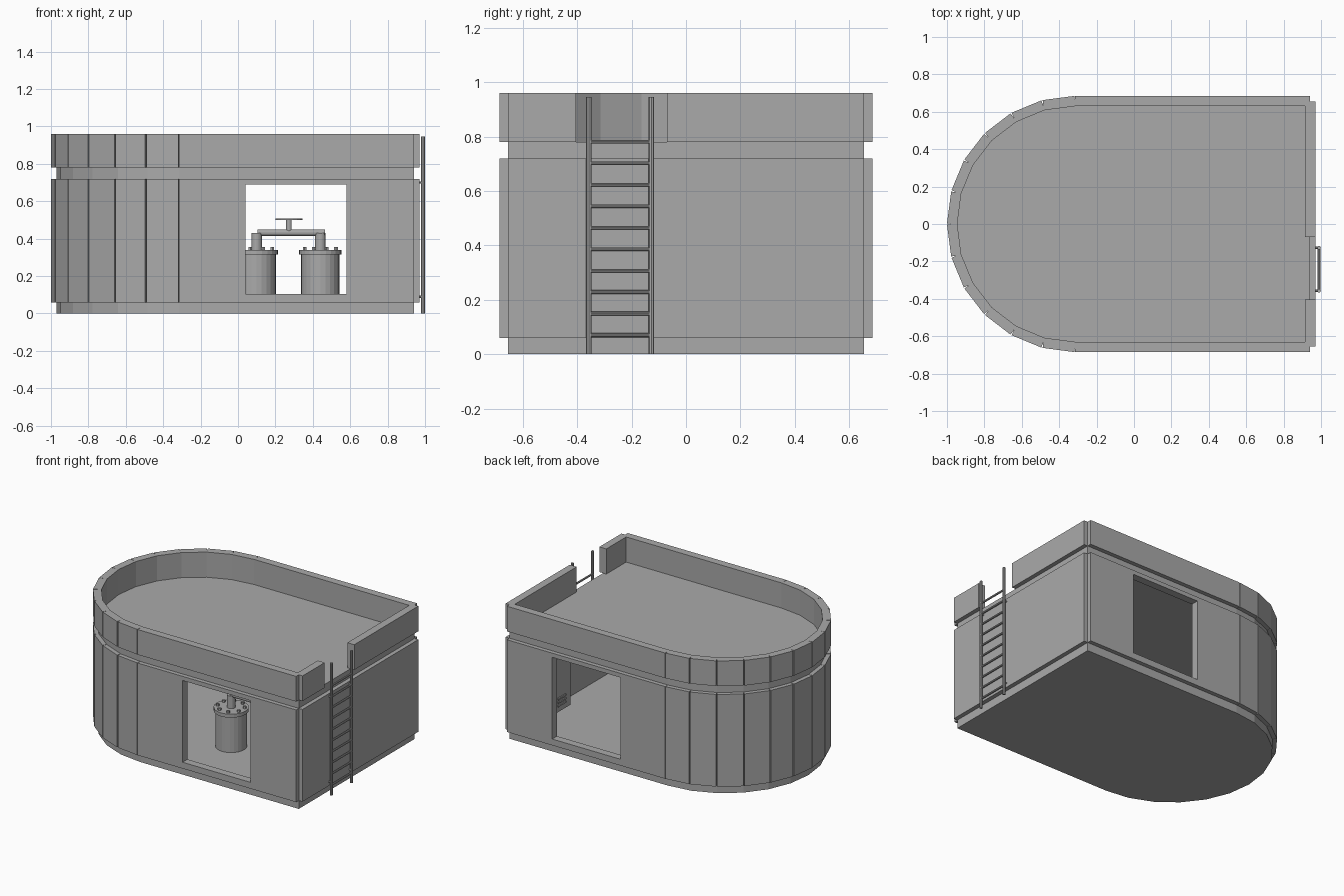
import bpy, bmesh
from math import sin, cos, pi, radians
from mathutils import Vector, Matrix

cube = bpy.data.objects.get("Cube")
if cube:
    bpy.data.objects.remove(cube)

grey = bpy.data.materials.new("concrete grey")
grey.use_nodes = True
grey.diffuse_color = (0.4, 0.4, 0.4, 1)
grey.node_tree.nodes["Principled BSDF"].inputs["Base Color"].default_value = (0.4, 0.4, 0.4, 1)

PANEL = 0.03      # how far wall panels stand out from the core
LINING = 0.025    # wall depth behind the core line


def finish(bm, name):
    bmesh.ops.recalc_face_normals(bm, faces=bm.faces)
    mesh = bpy.data.meshes.new(name)
    bm.to_mesh(mesh)
    bm.free()
    mesh.materials.append(grey)
    obj = bpy.data.objects.new(name, mesh)
    bpy.context.collection.objects.link(obj)
    return obj


def prism(name, outline, z0, z1):
    bm = bmesh.new()
    face = bm.faces.new([bm.verts.new((p.x, p.y, z0)) for p in outline])
    new = bmesh.ops.extrude_face_region(bm, geom=[face])["geom"]
    bmesh.ops.translate(bm, vec=(0, 0, z1 - z0),
                        verts=[v for v in new if isinstance(v, bmesh.types.BMVert)])
    return finish(bm, name)


def box(name, lo, hi):
    bm = bmesh.new()
    lo, hi = Vector(lo), Vector(hi)
    bmesh.ops.create_cube(bm, size=1, matrix=Matrix.Translation((lo + hi) / 2)
                          @ Matrix.Diagonal((*(hi - lo), 1)))
    return finish(bm, name)


def rod(name, start, end, radius, sides=12):
    start, end = Vector(start), Vector(end)
    axis = end - start
    turn = axis.to_track_quat("Z", "Y").to_matrix().to_4x4()
    bm = bmesh.new()
    bmesh.ops.create_cone(bm, cap_ends=True, segments=sides, radius1=radius, radius2=radius,
                          depth=axis.length, matrix=Matrix.Translation((start + end) / 2) @ turn)
    return finish(bm, name)


def cut(obj, cutters):
    for cutter in cutters:
        mod = obj.modifiers.new("cut", "BOOLEAN")
        mod.operation, mod.solver, mod.object = "DIFFERENCE", "EXACT", cutter
        bpy.context.view_layer.objects.active = obj
        bpy.ops.object.modifier_apply(modifier=mod.name)
        bpy.data.objects.remove(cutter)


def core(inset=0.0):
    """Plan with a square right end and a half-round left end."""
    r, right = 0.655 - inset, 0.94 - inset
    arc = [Vector((-0.315 + r * cos(radians(a)), r * sin(radians(a)))) for a in range(90, 271, 15)]
    return [Vector((right, -r)), Vector((right, r))] + arc


def panelled():
    """Core plan with every side pushed straight out, leaving open joints."""
    pts, out = core(), []
    for p, q in zip(pts, pts[1:] + pts[:1]):
        d = (q - p).normalized()
        push = Vector((d.y, -d.x)) * PANEL
        out += [p + push, q + push, q]
    return out


# Building shell
prism("base_slab", core(), 0, 0.06)
prism("roof_slab", core(), 0.72, 0.78)
walls = prism("main_walls", panelled(), 0.06, 0.72)
cut(walls, [prism("room_cutter", core(LINING), 0, 0.8),
            box("opening_cutter", (0.04, -1, 0.105), (0.58, 1, 0.69))])
parapet = prism("parapet", panelled(), 0.78, 0.96)
cut(parapet, [prism("terrace_cutter", core(LINING), 0.7, 1.1),
              box("gap_cutter", (0.8, -0.405, 0.7), (1.1, -0.07, 1.1))])

# Ladder
for side, y in (("right", -0.357), ("left", -0.127)):
    rod(f"ladder_rail_{side}", (0.989, y, 0), (0.989, y, 0.945), 0.01, 8)
    for z in (0.09, 0.7):
        rod(f"ladder_bracket_{side}", (0.965, y, z), (0.989, y, z), 0.006, 8)
for i in range(10):
    z = 0.07 + 0.079 * i
    rod("ladder_rung", (0.989, -0.357, z), (0.989, -0.127, z), 0.007, 8)

# Pair of tanks with bolted lids
TANK_Y = -0.22
for x in (0.1, 0.44):
    rod("tank_body", (x, TANK_Y, 0.06), (x, TANK_Y, 0.315), 0.103, 24)
    rod("tank_lid", (x, TANK_Y, 0.315), (x, TANK_Y, 0.34), 0.114, 24)
    rod("tank_pipe", (x, TANK_Y, 0.34), (x, TANK_Y, 0.43), 0.028, 16)
    for i in range(8):
        a = (i + 0.5) * pi / 4
        bx, by = x + 0.09 * cos(a), TANK_Y + 0.09 * sin(a)
        rod("lid_bolt", (bx, by, 0.34), (bx, by, 0.355), 0.012, 6)

# Joining pipe and valve
rod("joining_pipe", (0.105, TANK_Y, 0.432), (0.465, TANK_Y, 0.432), 0.018, 16)
rod("valve_stem", (0.272, TANK_Y, 0.44), (0.272, TANK_Y, 0.5), 0.015, 12)
rod("valve_wheel", (0.272, TANK_Y, 0.5), (0.272, TANK_Y, 0.507), 0.072, 20)

# Wall cabinet with side vents
box("wall_cabinet", (0.62, 0.42, 0.24), (0.86, 0.63, 0.62))
for i in range(3):
    z = 0.28 + 0.025 * i
    box("cabinet_vent", (0.612, 0.48, z), (0.62, 0.57, z + 0.012))
